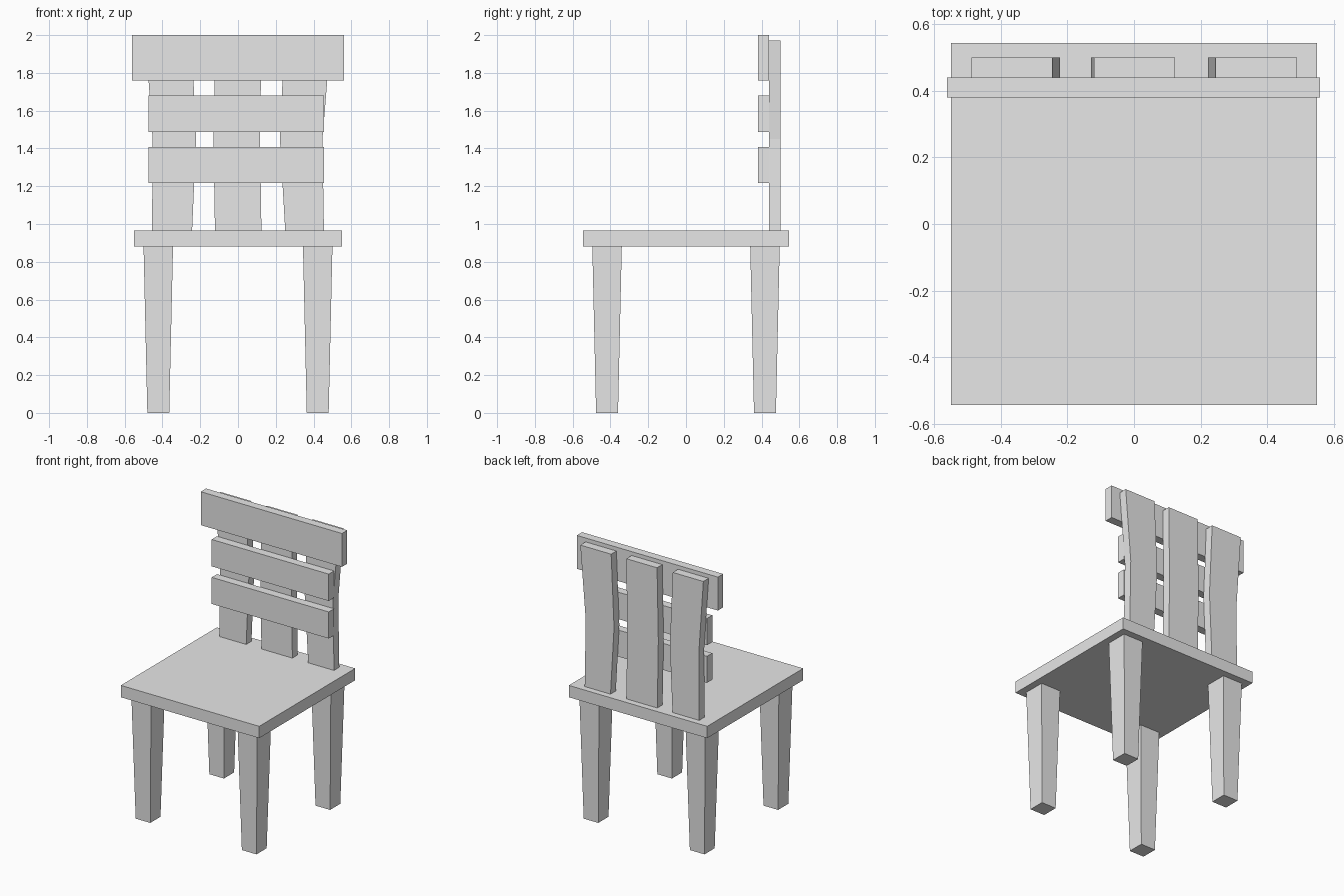
import bpy
import bmesh

cube = bpy.data.objects.get("Cube")
if cube:
    bpy.data.objects.remove(cube, do_unlink=True)

grey = bpy.data.materials.new("plain_grey")
grey.use_nodes = True
colour = (0.8, 0.8, 0.8, 1)
grey.diffuse_color = colour
grey.node_tree.nodes["Principled BSDF"].inputs["Base Color"].default_value = colour


def stack(name, sections):
    """Closed solid through rectangular sections (x0, x1, y0, y1, z), bottom to top."""
    bm = bmesh.new()
    rings = [[bm.verts.new(p) for p in ((x0, y0, z), (x1, y0, z), (x1, y1, z), (x0, y1, z))]
             for x0, x1, y0, y1, z in sections]
    bm.faces.new(rings[0][::-1])
    bm.faces.new(rings[-1])
    for low, high in zip(rings, rings[1:]):
        for i in range(4):
            j = (i + 1) % 4
            bm.faces.new((low[i], low[j], high[j], high[i]))
    bmesh.ops.recalc_face_normals(bm, faces=bm.faces)
    mesh = bpy.data.meshes.new(name)
    bm.to_mesh(mesh)
    bm.free()
    mesh.materials.append(grey)
    obj = bpy.data.objects.new(name, mesh)
    bpy.context.collection.objects.link(obj)
    return obj


def box(name, x0, x1, y0, y1, z0, z1):
    return stack(name, [(x0, x1, y0, y1, z0), (x0, x1, y0, y1, z1)])


# Seat
box("seat", -0.55, 0.55, -0.545, 0.545, 0.88, 0.965)

# Tapered legs
for side, cx in (("right", -0.422), ("left", 0.422)):
    for end, cy in (("front", -0.418), ("back", 0.418)):
        stack(f"{end}_{side}_leg",
              [(cx - r, cx + r, cy - r, cy + r, z) for r, z in ((0.058, 0), (0.078, 0.88))])

# Upright back slats, the outer pair bent outward halfway up
heights = (0.965, 1.45, 1.972)
slats = {
    "right_slat": ((-0.455, -0.243), (-0.452, -0.222), (-0.488, -0.245)),
    "middle_slat": ((-0.122, 0.124), (-0.13, 0.117), (-0.12, 0.124)),
    "left_slat": ((0.25, 0.455), (0.222, 0.447), (0.245, 0.49)),
}
for name, widths in slats.items():
    stack(name, [(x0, x1, 0.44, 0.5, z) for (x0, x1), z in zip(widths, heights)])

# Cross rails on the front of the slats
box("top_rail", -0.562, 0.56, 0.38, 0.44, 1.76, 2.0)
box("middle_rail", -0.475, 0.455, 0.38, 0.44, 1.487, 1.68)
box("lower_rail", -0.475, 0.455, 0.38, 0.44, 1.217, 1.408)
